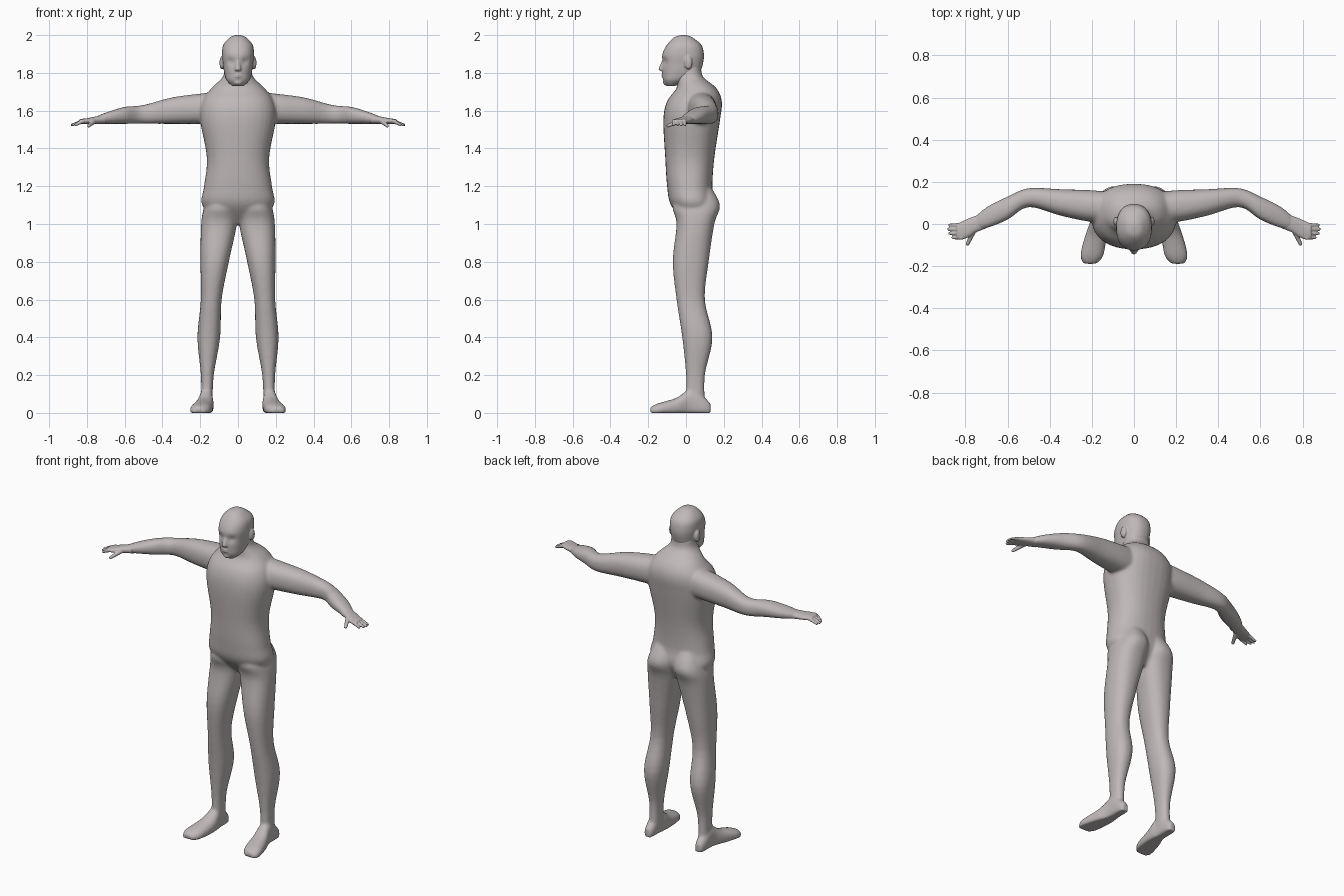
import bpy
import bmesh
import math
from mathutils import Matrix, Vector

if "Cube" in bpy.data.objects:
    bpy.data.objects.remove(bpy.data.objects["Cube"])

skin = bpy.data.materials.new("warm_grey")
skin.use_nodes = True
skin.diffuse_color = (0.52, 0.48, 0.48, 1)
skin.node_tree.nodes["Principled BSDF"].inputs["Base Color"].default_value = skin.diffuse_color

SIDES = {"left": 1, "right": -1}
PALM_HEIGHT = 1.53


def spline(sections, steps=5):
    """Pass a smooth curve through every column of the section list."""
    points = [Vector(section) for section in sections]
    padded = [points[0], *points, points[-1]]
    result = []
    for before, start, end, after in zip(padded, padded[1:], padded[2:], padded[3:]):
        leave, arrive = (end - before) / 2, (after - start) / 2
        for step in range(steps):
            t = step / steps
            ease = t * t * (3 - 2 * t)
            result.append(start.lerp(end, ease)
                          + leave * t * (1 - t) ** 2
                          - arrive * t * t * (1 - t))
    return result + [points[-1]]


def loft(bm, place, sections, power=2.3, count=32):
    """Skin rounded rings; a section is position, then low/high on each cross axis."""
    rings = []
    for position, low_a, high_a, low_b, high_b in spline(sections):
        ring = []
        for k in range(count):
            angle = math.tau * k / count
            c, s = math.cos(angle), math.sin(angle)
            u = math.copysign(abs(c) ** (2 / power), c)
            v = math.copysign(abs(s) ** (2 / power), s)
            a = (low_a + high_a + u * (high_a - low_a)) / 2
            b = (low_b + high_b + v * (high_b - low_b)) / 2
            x, y, z = place(position, a, b)
            ring.append(bm.verts.new((x, y, max(z, 0))))
        rings.append(ring)
    for low, high in zip(rings, rings[1:]):
        for k in range(count):
            n = (k + 1) % count
            bm.faces.new((low[k], low[n], high[n], high[k]))
    bm.faces.new(rings[0])
    bm.faces.new(rings[-1])


def column(bm, rows, centre=lambda z: 0):
    """Upright form: height, half width, front, back."""
    sections = [(z, centre(z) - w, centre(z) + w, front, back) for z, w, front, back in rows]
    loft(bm, lambda position, a, b: (a, b, position), sections)


def branch(bm, rows, side):
    """Sideways form, level underneath: reach, front, back, top."""
    sections = [(x, front, back, PALM_HEIGHT, top) for x, front, back, top in rows]
    loft(bm, lambda position, a, b: (side * position, a, b), sections)


def blob(bm, centre, size):
    matrix = Matrix.Translation(centre) @ Matrix.Diagonal((*size, 1))
    bmesh.ops.create_uvsphere(bm, u_segments=16, v_segments=12, radius=1, matrix=matrix)


def digit(bm, side, start, end, radius, beads=10):
    """Finger or thumb: a tapering chain of fused beads."""
    for bead in range(beads):
        t = bead / (beads - 1)
        x, y, z = Vector(start).lerp(Vector(end), t)
        blob(bm, (side * x, y, z), [radius * (1 - t / 3)] * 3)


def finish(bm, name, voxel, smoothing):
    """Fuse the overlapping forms into one smooth skin."""
    bmesh.ops.recalc_face_normals(bm, faces=bm.faces)
    mesh = bpy.data.meshes.new(name)
    bm.to_mesh(mesh)
    bm.free()
    mesh.materials.append(skin)
    mesh.shade_smooth()
    obj = bpy.data.objects.new(name, mesh)
    bpy.context.collection.objects.link(obj)
    fuse = obj.modifiers.new("fuse", "REMESH")
    fuse.mode = "VOXEL"
    fuse.voxel_size = voxel
    fuse.use_smooth_shade = True
    soften = obj.modifiers.new("soften", "SMOOTH")
    soften.factor = 0.5
    soften.iterations = smoothing


# Torso and neck
torso = [(1, .1, 0, .1), (1.1, .19, -.08, .15), (1.2, .18, -.1, .14),
         (1.35, .165, -.11, .15), (1.55, .2, -.12, .18), (1.65, .19, -.1, .19),
         (1.72, .14, -.05, .16), (1.78, .08, -.05, .09), (1.84, .07, -.04, .08)]

# Leg, leaning outward toward the ankle
leg = [(1.2, .06, 0, .13), (1.1, .09, -.07, .18), (1, .095, -.05, .15), (.8, .075, -.07, .12),
       (.6, .055, -.05, .1), (.4, .06, -.02, .14), (.2, .034, 0, .1), (.05, .03, 0, .1)]

# Foot: depth, half width, top
foot = [(.13, .02, .05), (.1, .03, .08), (.03, .035, .13),
        (-.05, .05, .08), (-.15, .055, .05), (-.19, .03, .03)]

# Arm from shoulder to wrist, then palm
arm = [(.1, .02, .15, 1.7), (.2, .01, .16, 1.69), (.35, .04, .165, 1.67), (.5, .08, .17, 1.63),
       (.6, .02, .13, 1.62), (.7, -.02, .08, 1.59), (.77, -.03, .02, 1.56)]
palm = [(.7, -.02, .06, 1.58), (.75, -.04, .04, 1.57), (.8, -.07, .02, 1.56), (.84, -.07, 0, 1.555)]

body = bmesh.new()
column(body, torso)
for side in SIDES.values():
    column(body, leg, lambda z: side * (.165 - .065 * z * z))
    soles = [(y, -w, w, -.02, top) for y, w, top in foot]
    loft(body, lambda y, a, z: (side * (.17 - min(y, 0) / 5 + a), y, z), soles)
    branch(body, arm, side)
finish(body, "body", .008, 8)

# Hands: palm, four fingers and a thumb
for name, side in SIDES.items():
    hand = bmesh.new()
    branch(hand, palm, side)
    for finger in range(4):
        y = .02 * finger - .065
        tip = .88 - .005 * (finger - 2) ** 2
        digit(hand, side, (.82, y, 1.545), (tip, y, 1.525), .011)
    digit(hand, side, (.76, -.03, 1.545), (.79, -.095, 1.52), .014)
    finish(hand, name + "_hand", .004, 4)

# Head
skull = [(1.73, .03, -.1, -.06), (1.76, .06, -.12, .01), (1.8, .073, -.125, .07),
         (1.85, .08, -.125, .09), (1.9, .085, -.125, .095), (1.95, .077, -.1, .08),
         (1.99, .04, -.06, .03), (2, .01, -.02, 0)]
head = bmesh.new()
column(head, skull)

# Press in the eye sockets
for vert in head.verts:
    for side in SIDES.values():
        gap = (vert.co - Vector((side * .035, -.11, 1.86))).length
        vert.co.y += .012 * math.exp(-(gap / .02) ** 2)

# Nose, lips, chin and ears
column(head, [(1.87, .01, -.125, -.09), (1.82, .018, -.145, -.09), (1.81, .014, -.13, -.09)])
for height in (1.79, 1.78):
    blob(head, (0, -.115, height), (.024, .015, .005))
blob(head, (0, -.105, 1.75), (.024, .017, .016))
for side in SIDES.values():
    blob(head, (side * .086, .012, 1.853), (.012, .022, .035))
finish(head, "head", .005, 4)
